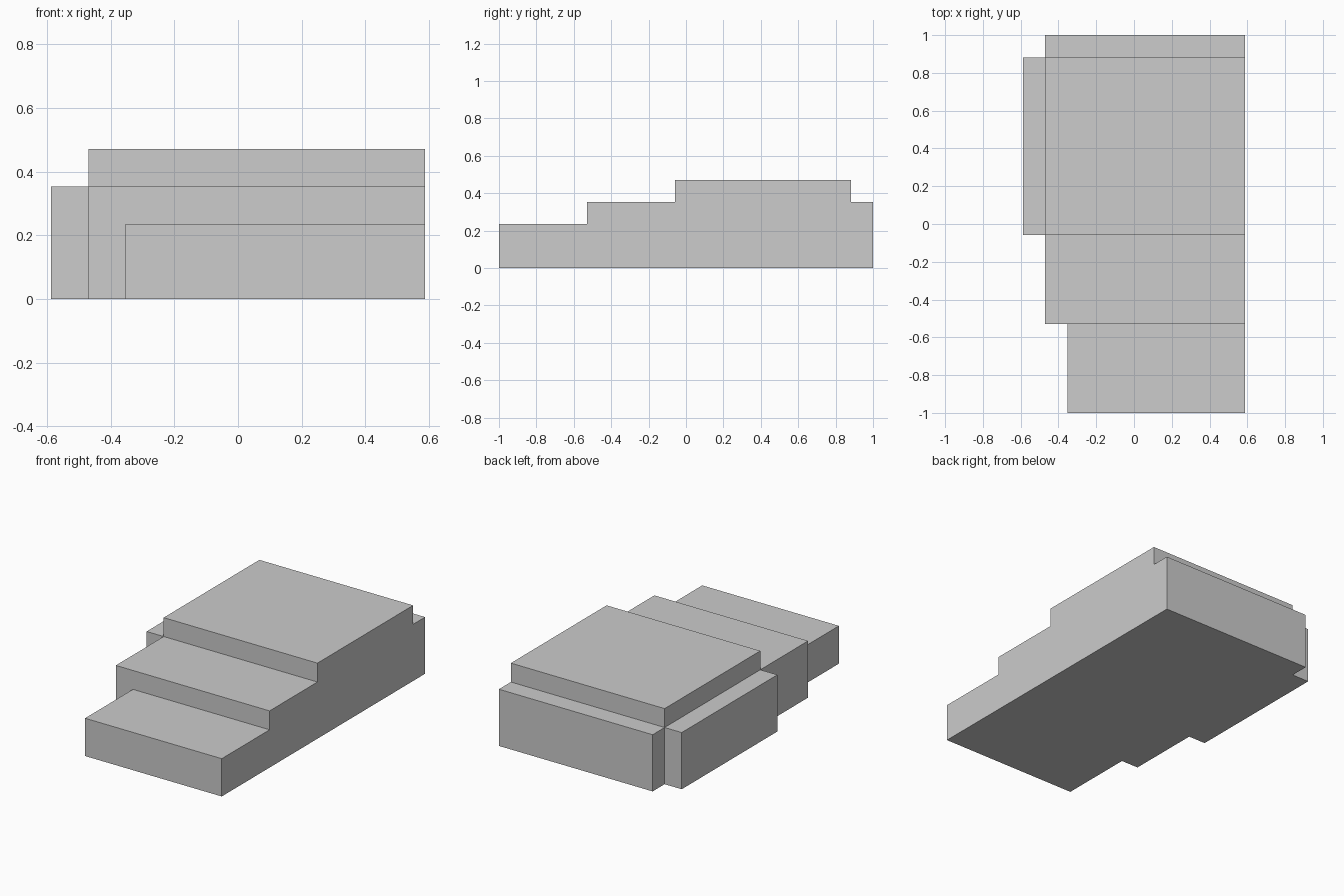
import bpy
import bmesh
from mathutils import Vector

cube = bpy.data.objects.get("Cube")
if cube:
    bpy.data.objects.remove(cube, do_unlink=True)

UNIT = 2 / 17  # model is 17 units long

grey = bpy.data.materials.new("light_grey")
grey.use_nodes = True
colour = (0.604, 0.604, 0.604, 1)
grey.diffuse_color = colour
grey.node_tree.nodes["Principled BSDF"].inputs["Base Color"].default_value = colour

# Blocks on the ground: x range, y range, height
BLOCKS = [
    ((-3, 5), (-8.5, -4.5), 2),  # front step
    ((-4, 5), (-4.5, -0.5), 3),  # middle step
    ((-4, 5), (-0.5, 7.5), 4),   # main block
    ((-5, -4), (-0.5, 7.5), 3),  # side ledge
    ((-4, 5), (7.5, 8.5), 3),    # rear ledge
]


def solid(p):
    return any(xr[0] < p.x < xr[1] and yr[0] < p.y < yr[1] and 0 < p.z < h
               for xr, yr, h in BLOCKS)


# Grid lines where any block starts or ends
xs = sorted({v for b in BLOCKS for v in b[0]})
ys = sorted({v for b in BLOCKS for v in b[1]})
zs = sorted({0} | {b[2] for b in BLOCKS})
cells = [(Vector((x0, y0, z0)), Vector((x1, y1, z1)))
         for x0, x1 in zip(xs, xs[1:])
         for y0, y1 in zip(ys, ys[1:])
         for z0, z1 in zip(zs, zs[1:])]

# Keep only the outer skin of the filled cells
bm = bmesh.new()
for low, high in cells:
    mid, size = (low + high) / 2, high - low
    if not solid(mid):
        continue
    for axis in range(3):
        u, v = (axis + 1) % 3, (axis + 2) % 3
        for side in (-1, 1):
            centre = mid.copy()
            centre[axis] += side * size[axis] / 2
            outside = centre.copy()
            outside[axis] += side * 0.01
            if solid(outside):
                continue
            corners = []
            for a, b in ((-1, -1), (1, -1), (1, 1), (-1, 1))[::side]:
                p = centre.copy()
                p[u] += a * size[u] / 2
                p[v] += b * size[v] / 2
                corners.append(bm.verts.new(p * UNIT))
            bm.faces.new(corners)

# Weld and merge the flat faces
bmesh.ops.remove_doubles(bm, verts=bm.verts, dist=0.0001)
bmesh.ops.dissolve_limit(bm, angle_limit=0.01, verts=bm.verts, edges=bm.edges)
mesh = bpy.data.meshes.new("stepped_block")
bm.to_mesh(mesh)
bm.free()
mesh.materials.append(grey)
bpy.context.collection.objects.link(bpy.data.objects.new("stepped_block", mesh))
